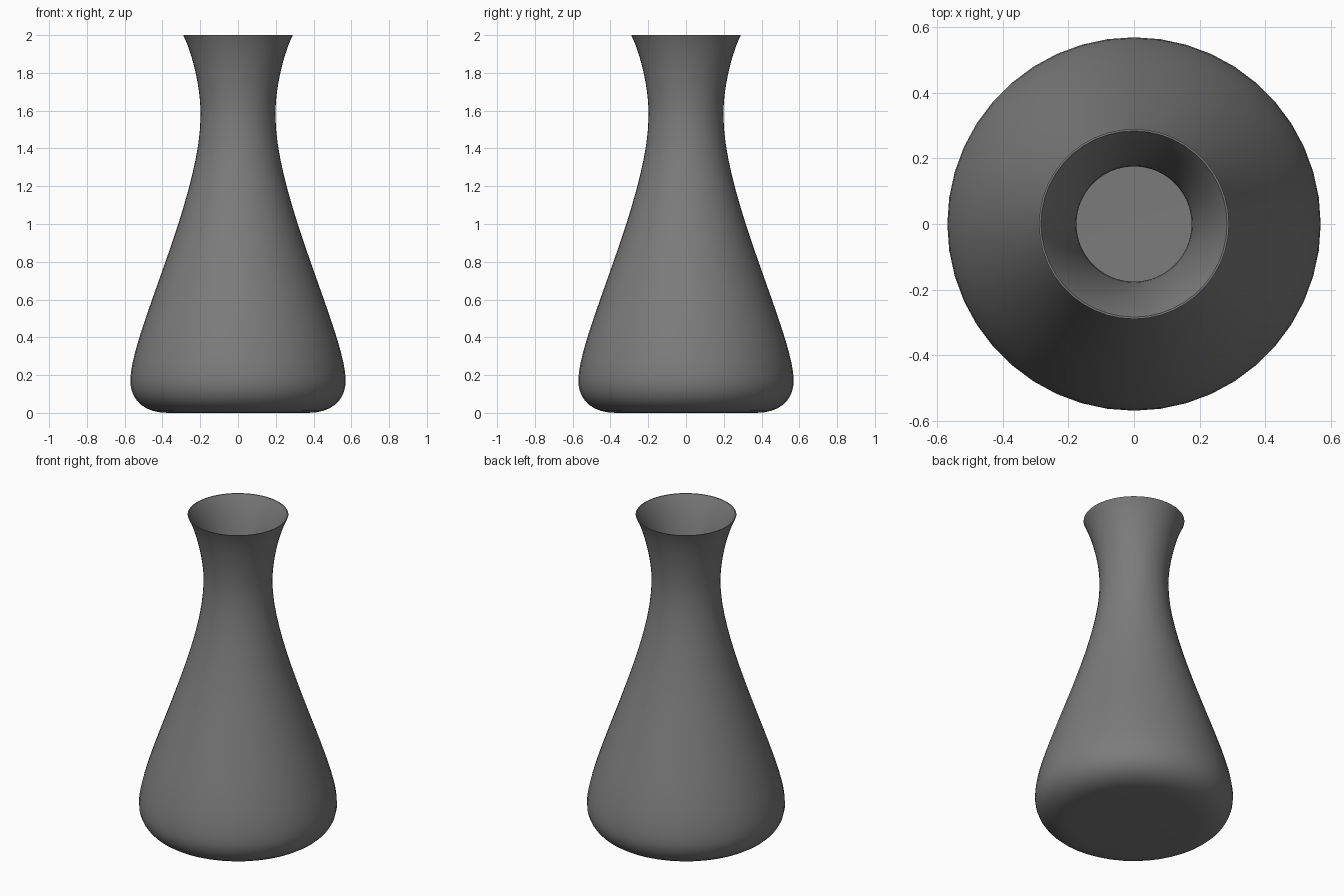
import bpy, bmesh, math
from mathutils import Vector
from mathutils.geometry import interpolate_bezier

SEGMENTS = 44
WALL = 0.022
LIP = 0.006

cube = bpy.data.objects.get("Cube")
if cube:
    bpy.data.objects.remove(cube, do_unlink=True)

# Glaze colour
grey = bpy.data.materials.new("grey_glaze")
grey.use_nodes = True
colour = (0.2, 0.2, 0.2, 1)
grey.diffuse_color = colour
grey.node_tree.nodes["Principled BSDF"].inputs["Base Color"].default_value = colour


def bezier(points, steps):
    return interpolate_bezier(*[Vector((r, 0, z)) for r, z in points], steps)


# Outer silhouette: rounded foot, sloping body, flared neck
foot = bezier([(0.37, 0), (0.51, 0), (0.57, 0.08), (0.57, 0.17)], 10)
body = bezier([(0.57, 0.17), (0.57, 0.42), (0.198, 1.13), (0.198, 1.58)], 20)
neck = bezier([(0.198, 1.58), (0.198, 1.72), (0.24, 1.9), (0.29, 2)], 12)
outer = foot + body[1:] + neck[1:]

# Inner silhouette: the outer one offset inwards, thinning to the lip
inner = []
for i, p in enumerate(outer):
    along = (outer[min(i + 1, len(outer) - 1)] - outer[max(i - 1, 0)]).normalized()
    inward = Vector((-along.z, 0, along.x))
    thin = max(0, (p.z - 1.58) / 0.42)
    inner.append(p + inward * (WALL + (LIP - WALL) * thin))
inner[0] = Vector((outer[0].x, 0, WALL))
inner[-1] = Vector((outer[-1].x - LIP, 0, outer[-1].z))

axis_bottom = Vector((0, 0, 0))
axis_floor = Vector((0, 0, WALL))
profile = [axis_bottom] + outer + inner[::-1] + [axis_floor]

# Turn the profile around the vertical axis
bm = bmesh.new()
verts = [bm.verts.new(p) for p in profile]
edges = [bm.edges.new(pair) for pair in zip(verts, verts[1:])]
bmesh.ops.spin(bm, geom=verts + edges, cent=(0, 0, 0), axis=(0, 0, 1),
               angle=math.tau, steps=SEGMENTS, use_duplicate=False)
bmesh.ops.remove_doubles(bm, verts=bm.verts, dist=0.0005)
bmesh.ops.recalc_face_normals(bm, faces=bm.faces)
mesh = bpy.data.meshes.new("vase")
bm.to_mesh(mesh)
bm.free()

vase = bpy.data.objects.new("vase", mesh)
bpy.context.collection.objects.link(vase)
mesh.materials.append(grey)
bpy.context.view_layer.objects.active = vase
vase.select_set(True)
bpy.ops.object.shade_smooth_by_angle(angle=math.radians(40))
